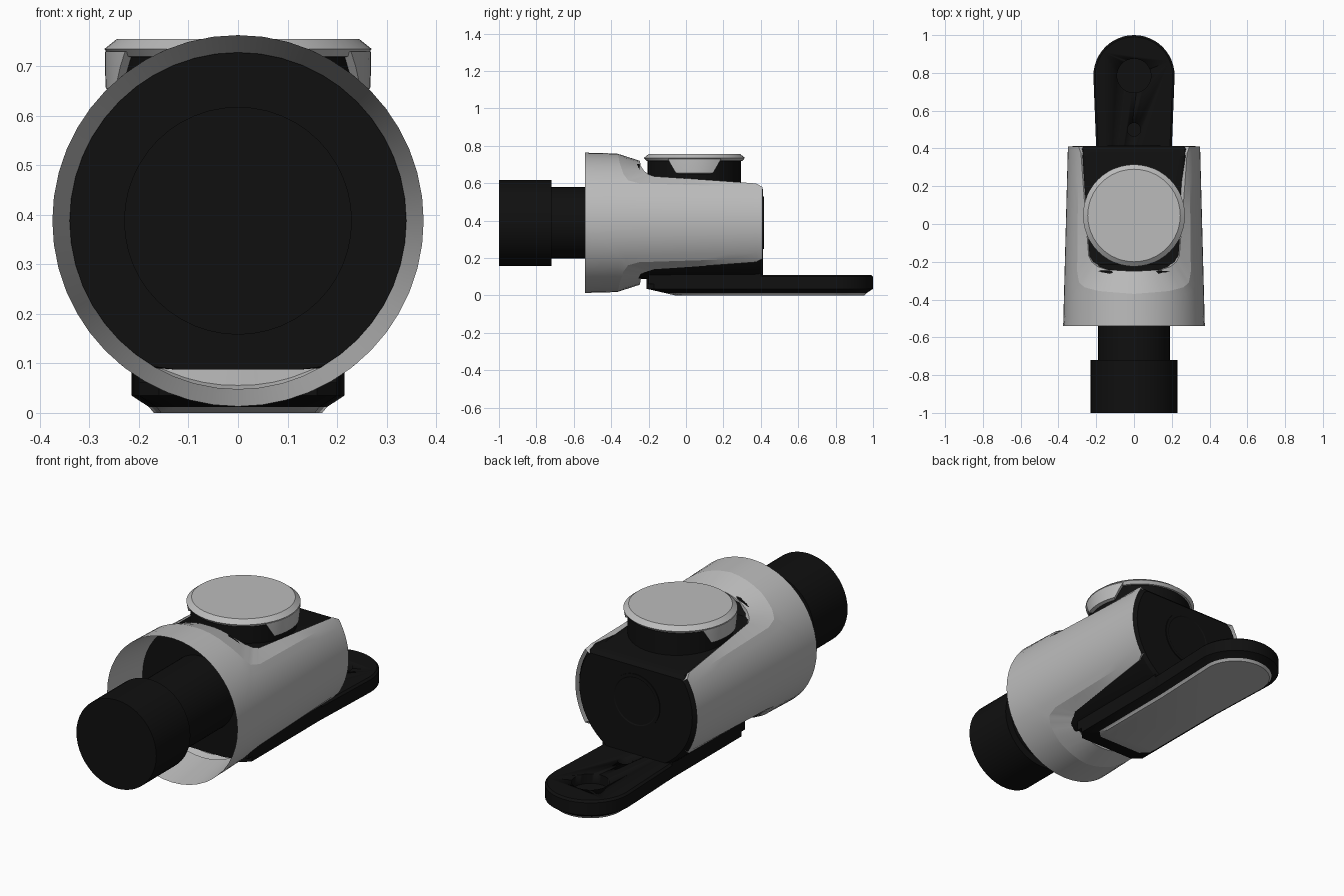
import bpy, bmesh
from math import sin, cos, pi, radians
from mathutils import Vector

if "Cube" in bpy.data.objects:
    bpy.data.objects.remove(bpy.data.objects["Cube"])

AXIS = 0.388      # height of the barrel axis
KNOB_Y = 0.045


def material(name, value):
    m = bpy.data.materials.new(name)
    m.use_nodes = True
    colour = (value, value, value, 1)
    m.diffuse_color = colour
    m.node_tree.nodes["Principled BSDF"].inputs["Base Color"].default_value = colour
    return m


GREY = material("light grey", 0.5)
BLACK = material("black", 0.005)


def finish(name, bm, mats, angle=30):
    bmesh.ops.remove_doubles(bm, verts=bm.verts, dist=0.0002)
    bmesh.ops.recalc_face_normals(bm, faces=bm.faces)
    me = bpy.data.meshes.new(name)
    bm.to_mesh(me)
    bm.free()
    for m in mats:
        me.materials.append(m)
    ob = bpy.data.objects.new(name, me)
    bpy.context.collection.objects.link(ob)
    bpy.ops.object.select_all(action="DESELECT")
    ob.select_set(True)
    bpy.context.view_layer.objects.active = ob
    bpy.ops.object.shade_smooth_by_angle(angle=radians(angle))
    return ob


def skin(bm, rows, closed=True):
    """Bridge successive rows of points with quads."""
    vs = [[bm.verts.new(p) for p in row] for row in rows]
    for a, b in zip(vs, vs[1:]):
        n = len(a)
        for i in range(n if closed else n - 1):
            j = (i + 1) % n
            bm.faces.new((a[i], a[j], b[j], b[i]))
    return vs


def loft(name, rings, mat, caps=True, angle=30):
    bm = bmesh.new()
    vs = skin(bm, rings)
    if caps:
        bm.faces.new(vs[0])
        bm.faces.new(vs[-1])
    return finish(name, bm, [mat], angle)


def ring_y(r, y, low=-1, high=1, n=48):
    """Circle about the barrel axis, flattened above and below."""
    return [(r * cos(2 * pi * i / n), y, AXIS + min(high, max(low, r * sin(2 * pi * i / n))))
            for i in range(n)]


def ring_z(r, z, y=KNOB_Y, n=48):
    return [(r * cos(2 * pi * i / n), y + r * sin(2 * pi * i / n), z) for i in range(n)]


# Lens: front barrel and narrower neck
loft("front_barrel", [ring_y(0.23, -1), ring_y(0.23, -0.72)], BLACK)
loft("lens_neck", [ring_y(0.19, -0.73), ring_y(0.19, -0.29)], BLACK)


# Shell: one quadrant from rim to bevel to cut edge, mirrored in x and z
def shell_radius(y):
    return 0.375 - 0.025 * (y + 0.54) / 0.95


def on_shell(angle, y, drop=0):
    r = shell_radius(y) - drop
    return Vector((r * cos(radians(angle)), y, AXIS + r * sin(radians(angle))))


def refine(points, n=4):
    out = [Vector(points[0])]
    for a, b in zip(points, points[1:]):
        out += [Vector(a).lerp(Vector(b), k / n) for k in range(1, n + 1)]
    return out


# (angle, y) paths; the edge also carries how far it sinks
core = refine([(0, 0.41), (0, 0.38), (0, -0.2), (0, -0.54), (30, -0.54), (58, -0.54), (90, -0.54)])
bevel = refine([(30, 0.41), (33, 0.38), (35, -0.25), (38, -0.31), (45, -0.335), (60, -0.355), (90, -0.37)])
edge = refine([(33, 0.41, 0), (36.8, 0.375, 0), (46, -0.17, 0.02), (49, -0.2, 0.024),
               (55, -0.225, 0.028), (65, -0.242, 0.032), (90, -0.25, 0.035)])
rows = [[on_shell(*c.lerp(b, k / 6)) for c, b in zip(core, bevel)] for k in range(7)]
rows.append([on_shell(e.x, e.y, e.z) for e in edge])
rows.append([on_shell(e.x, e.y, e.z + 0.035) for e in edge])
bm = bmesh.new()
for sx in (1, -1):
    for sz in (1, -1):
        skin(bm, [[(p.x * sx, p.y, AXIS + (p.z - AXIS) * sz) for p in row] for row in rows], False)
finish("outer_shell", bm, [GREY], 12)
loft("rim_lining", [ring_y(0.375, -0.54), ring_y(0.34, -0.29)], GREY, False)

# Body: round below, flat on top, rounded at the back
sections = [(0.34, -0.3, 1), (0.34, -0.265, 0.325), (0.343, -0.25, 0.315), (0.343, -0.215, 0.25),
            (0.343, -0.15, 0.242), (0.342, 0.36, 0.206), (0.338, 0.395, 0.197), (0.325, 0.412, 0.18)]
loft("body", [ring_y(r, y, -0.3, h) for r, y, h in sections], BLACK)
loft("rear_ring", [ring_y(0.14, 0.405), ring_y(0.14, 0.416), ring_y(0.125, 0.416),
                   ring_y(0.12, 0.413)], BLACK)

# Knob: black post, grey cap and two side tabs
loft("knob_post", [ring_z(0.25, 0.57), ring_z(0.25, 0.728)], BLACK)
loft("knob_cap", [ring_z(r, z) for r, z in
                  ((0.22, 0.713), (0.258, 0.72), (0.27, 0.735), (0.245, 0.755))], GREY, angle=20)
for side, label in ((0, "left"), (pi, "right")):
    rings = []
    for r, z, half in ((0.25, 0.73, 32), (0.269, 0.73, 32), (0.269, 0.7, 28),
                       (0.267, 0.655, 22), (0.25, 0.65, 20)):
        angles = [side + radians(half) * (k / 5 - 1) for k in range(11)]
        rings.append([(r * cos(a), KNOB_Y + r * sin(a), z) for a in angles])
    bm = bmesh.new()
    skin(bm, rings + [rings[0]], False)
    bmesh.ops.remove_doubles(bm, verts=bm.verts, dist=0.0002)
    bmesh.ops.holes_fill(bm, edges=bm.edges)
    finish(label + "_knob_tab", bm, [GREY])


# Mounting plate: rounded tail, chamfered underside with a grey pad
def plate_ring(z, inset, front):
    r = 0.215 - inset
    pts = [(r * cos(pi * k / 24), 0.785 + r * sin(pi * k / 24), z) for k in range(25)]
    w = 0.2 - inset
    return pts + [(-w, 0.4, z), (-w, front + 0.04, z), (0.04 - w, front, z),
                  (w - 0.04, front, z), (w, front + 0.04, z), (w, 0.4, z)]


bm = bmesh.new()
vs = skin(bm, [plate_ring(0, 0.045, -0.06), plate_ring(0.012, 0.035, -0.11),
               plate_ring(0.035, 0, -0.21), plate_ring(0.1, 0, -0.21), plate_ring(0.11, 0.01, -0.2)])
bm.faces.new(vs[0])
bm.faces.new(vs[-1])
for f in bm.faces:
    f.material_index = 1 if f.calc_center_median().z < 0.012 else 0
plate = finish("mounting_plate", bm, [BLACK, GREY])

# Blind screw holes in the plate
for r, y in ((0.09, 0.785), (0.035, 0.5)):
    cutter = loft("hole_cutter", [ring_z(r, 0.06, y), ring_z(r, 0.15, y)], BLACK)
    cutter.hide_render = True
    mod = plate.modifiers.new("hole", "BOOLEAN")
    mod.operation = "DIFFERENCE"
    mod.solver = "EXACT"
    mod.object = cutter
    bpy.context.view_layer.objects.active = plate
    bpy.ops.object.modifier_apply(modifier=mod.name)
    bpy.data.objects.remove(cutter)

# Pedestal joining body and plate
bm = bmesh.new()
bmesh.ops.create_cube(bm, size=1)
for v in bm.verts:
    v.co = (v.co.x * 0.4, 0.1 + v.co.y * 0.6, 0.11 + v.co.z * 0.1)
finish("pedestal", bm, [BLACK])
